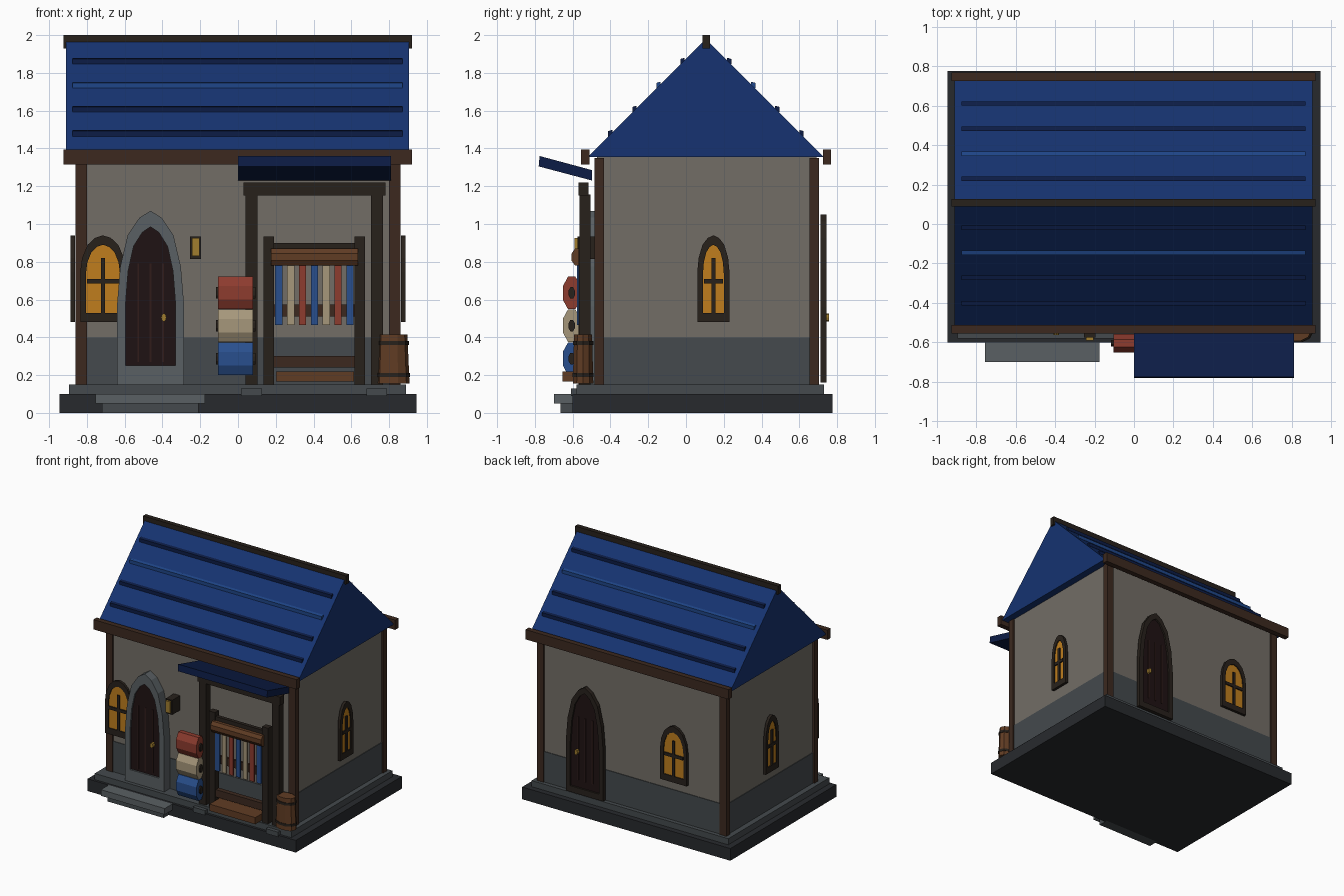
import bpy, bmesh, math
from mathutils import Matrix

if "Cube" in bpy.data.objects:
    bpy.data.objects.remove(bpy.data.objects["Cube"])


def mat(name, r, g, b):
    m = bpy.data.materials.new(name)
    m.diffuse_color = [(c / 255) ** 2.2 for c in (r, g, b)] + [1]
    m.use_nodes = True
    m.node_tree.nodes["Principled BSDF"].inputs["Base Color"].default_value = m.diffuse_color
    return m


STONE_DARK = mat("dark_stone", 44, 46, 49)
STONE = mat("stone", 70, 75, 78)
STONE_LIGHT = mat("light_stone", 90, 96, 99)
PLASTER = mat("plaster", 114, 109, 102)
TIMBER = mat("timber", 62, 45, 36)
TIMBER_DARK = mat("dark_timber", 44, 38, 33)
WOOD = mat("wood", 96, 62, 40)
DOOR = mat("door_wood", 36, 25, 26)
DOOR_LINE = mat("door_slat", 52, 34, 32)
BLUE = mat("roof_blue", 28, 54, 112)
BLUE_DARK = mat("dark_blue", 20, 34, 72)
BLUE_LIGHT = mat("light_blue", 36, 72, 136)
GLOW = mat("window_glow", 190, 125, 35)
GOLD = mat("gold", 160, 125, 50)
RED = mat("red_cloth", 140, 62, 50)
CREAM = mat("cream_cloth", 165, 150, 122)
CLOTH = mat("blue_cloth", 45, 80, 140)


def finish(name, bm, m):
    bmesh.ops.recalc_face_normals(bm, faces=bm.faces)
    me = bpy.data.meshes.new(name)
    bm.to_mesh(me)
    bm.free()
    me.materials.append(m)
    ob = bpy.data.objects.new(name, me)
    bpy.context.collection.objects.link(ob)
    return ob


def box(name, x0, x1, y0, y1, z0, z1, m):
    bm = bmesh.new()
    bmesh.ops.create_cube(bm, size=1)
    bmesh.ops.scale(bm, vec=(x1 - x0, y1 - y0, z1 - z0), verts=bm.verts)
    bmesh.ops.translate(bm, vec=((x0 + x1) / 2, (y0 + y1) / 2, (z0 + z1) / 2), verts=bm.verts)
    return finish(name, bm, m)


def place(side, c, u, d, z):
    """Wall coordinates (across, outward, up) to world."""
    return {"front": (c + u, -d, z), "back": (c + u, d, z),
            "right": (d, c + u, z), "left": (-d, c + u, z)}[side]


def slab(name, side, c, pts, d0, d1, m, hole=None):
    """Extruded outline on a wall; with a hole it becomes a frame."""
    bm = bmesh.new()
    loops = [[bm.verts.new(place(side, c, u, d, z)) for u, z in p]
             for p in ([pts, hole] if hole else [pts]) for d in (d0, d1)]
    n = len(pts)
    pairs = [(0, 1), (2, 3), (0, 2), (1, 3)] if hole else [(0, 1)]
    for a, b in pairs:
        for i in range(n):
            j = (i + 1) % n
            bm.faces.new((loops[a][i], loops[a][j], loops[b][j], loops[b][i]))
    if not hole:
        bm.faces.new(loops[0])
        bm.faces.new(loops[1])
    return finish(name, bm, m)


def tube(name, axis, c, length, r1, r2, squash, m, sides=8):
    """Prism along x or z, flattened in y."""
    bm = bmesh.new()
    bmesh.ops.create_cone(bm, cap_ends=True, segments=sides, radius1=r1, radius2=r2, depth=length)
    bmesh.ops.rotate(bm, matrix=Matrix.Rotation(math.pi / sides, 3, "Z"), verts=bm.verts)
    if axis == "x":
        bmesh.ops.rotate(bm, matrix=Matrix.Rotation(math.pi / 2, 3, "Y"), verts=bm.verts)
    bmesh.ops.scale(bm, vec=(1, squash, 1), verts=bm.verts)
    bmesh.ops.translate(bm, vec=c, verts=bm.verts)
    return finish(name, bm, m)


ROUND = [(1, 0), (1, .58), (.92, .74), (.68, .89), (.35, .97), (0, 1)]
POINTED = [(1, 0), (1, .45), (.9, .68), (.68, .86), (.33, .96), (0, 1)]


def arch(shape, w, z0, h):
    half = [(u * w, z0 + v * h) for u, v in shape]
    return half + [(-u, z) for u, z in half[-2::-1]]


def rect(u0, u1, z0, z1):
    return [(u0, z0), (u1, z0), (u1, z1), (u0, z1)]


def window(side, c, w, d):
    n = side + "_window_"
    inner = arch(ROUND, w - .03, .53, .36)
    slab(n + "frame", side, c, arch(ROUND, w, .48, .46), d, d + .022, TIMBER_DARK, inner)
    slab(n + "glass", side, c, inner, d, d + .014, GLOW)
    slab(n + "mullion", side, c, rect(-.011, .011, .53, .82), d, d + .024, TIMBER_DARK)
    slab(n + "crossbar", side, c, rect(.035 - w, w - .035, .685, .71), d, d + .024, TIMBER_DARK)


def door(side, c, outer, inner, d0, d1, m):
    n = side + "_door_"
    slab(n + "surround", side, c, outer, d0, d1, m, inner)
    slab(n + "leaf", side, c, inner, d0, d1 - .014, DOOR)
    for i, u in enumerate((-.065, 0, .065)):
        slab(f"{n}slat_{i}", side, c, rect(u - .005, u + .005, .27, .79), d0, d1 - .008, DOOR_LINE)
    knob = [(.07 + .014 * math.cos(a * math.pi / 4), .505 + .022 * math.sin(a * math.pi / 4)) for a in range(8)]
    slab(n + "knob", side, c, knob, d0, d1 + .012, GOLD)


# Base and steps
box("base", -.945, .945, -.60, .775, 0, .10, STONE_DARK)
box("plinth", -.895, .89, -.58, .73, .10, .15, STONE)
box("lower_step", -.72, -.21, -.665, -.58, 0, .05, STONE)
box("upper_step", -.755, -.175, -.70, -.57, .05, .10, STONE_LIGHT)

# Walls and corner posts
box("walls", -.845, .845, -.472, .692, .15, 1.36, PLASTER)
box("wall_footing", -.85, .85, -.477, .697, .15, .40, STONE)
for sx in (-1, 1):
    for y0, y1 in ((-.485, -.435), (.655, .705)):
        box("corner_post", min(sx * .80, sx * .86), max(sx * .80, sx * .86), y0, y1, .15, 1.35, TIMBER)

# Roof with ridge, eaves and battens
slab("roof", "right", .105, [(-.625, 1.355), (.625, 1.355), (0, 1.98)], -.91, .905, BLUE)
box("ridge_beam", -.925, .92, .088, .126, 1.93, 2.0, TIMBER_DARK)
box("front_eave", -.925, .92, -.555, -.512, 1.315, 1.395, TIMBER)
box("back_eave", -.925, .92, .724, .767, 1.315, 1.395, TIMBER)
for s in (-1, 1):
    for i, z in enumerate((1.48, 1.608, 1.735, 1.862)):
        u = s * (1.98 - z + .006)
        k = .011
        pts = [(u + s * k, z + .012), (u - s * k, z + .018), (u - s * k, z - .012), (u + s * k, z - .016)]
        slab("roof_batten", "right", .105, pts, -.875, .87, BLUE_LIGHT if i == 2 else BLUE_DARK)

# Doors and windows
door("front", -.463, arch(POINTED, .178, .15, .92), arch(POINTED, .132, .25, .735), .475, .55, STONE_LIGHT)
door("back", .40, arch(POINTED, .17, .16, .89), arch(POINTED, .13, .21, .79), .713, .745, TIMBER_DARK)
window("front", -.715, .12, .51)
window("back", -.40, .12, .713)
window("right", .145, .085, .864)
window("left", .145, .085, .864)

# Wall lamp
box("lamp_frame", -.253, -.195, -.575, -.47, .815, .935, TIMBER_DARK)
box("lamp_glass", -.243, -.205, -.59, -.565, .83, .925, GOLD)

# Stall frame and awning
for x in (.072, .735):
    box("stall_post", x - .032, x + .032, -.565, -.505, .13, 1.155, TIMBER_DARK)
    box("stall_post_foot", x - .055, x + .055, -.61, -.50, .09, .13, STONE)
box("stall_beam", .03, .78, -.57, -.515, 1.15, 1.22, TIMBER_DARK)
slab("awning", "right", 0, [(-.78, 1.305), (-.775, 1.36), (-.497, 1.285), (-.497, 1.23)], 0, .81, BLUE_DARK)

# Loom with hanging cloth
for x in (.135, .618):
    box("loom_post", x, x + .055, -.57, -.52, .15, .935, TIMBER_DARK)
box("loom_top_bar", .19, .62, -.56, -.53, .865, .90, TIMBER_DARK)
box("loom_middle_bar", .19, .62, -.54, -.52, .51, .575, TIMBER)
box("loom_low_bar", .19, .62, -.56, -.52, .24, .30, TIMBER)
tube("loom_roller", "x", (.405, -.575, .825), .46, .048, .048, .7, WOOD)
for i in range(7):
    x = .197 + i * .0628
    box("cloth_strip", x, x + .038, -.578, -.565, .465, .79, (CLOTH, CREAM, RED)[i % 3])
box("loom_bench", .20, .615, -.655, -.52, .165, .22, WOOD)

# Stacked fabric rolls
for z, m in ((.635, RED), (.462, CREAM), (.287, CLOTH)):
    tube("fabric_roll", "x", (-.0125, -.605, z), .185, .093, .093, .55, m)
    tube("fabric_roll_core", "x", (-.0125, -.605, z), .21, .033, .033, .55, TIMBER_DARK)

# Barrel
tube("barrel", "z", (.82, -.545, .285), .26, .088, .077, .65, WOOD, 10)
tube("barrel_hoop", "z", (.82, -.545, .37), .02, .084, .084, .68, TIMBER_DARK, 10)
tube("barrel_lower_hoop", "z", (.82, -.545, .20), .02, .09, .09, .66, TIMBER_DARK, 10)
